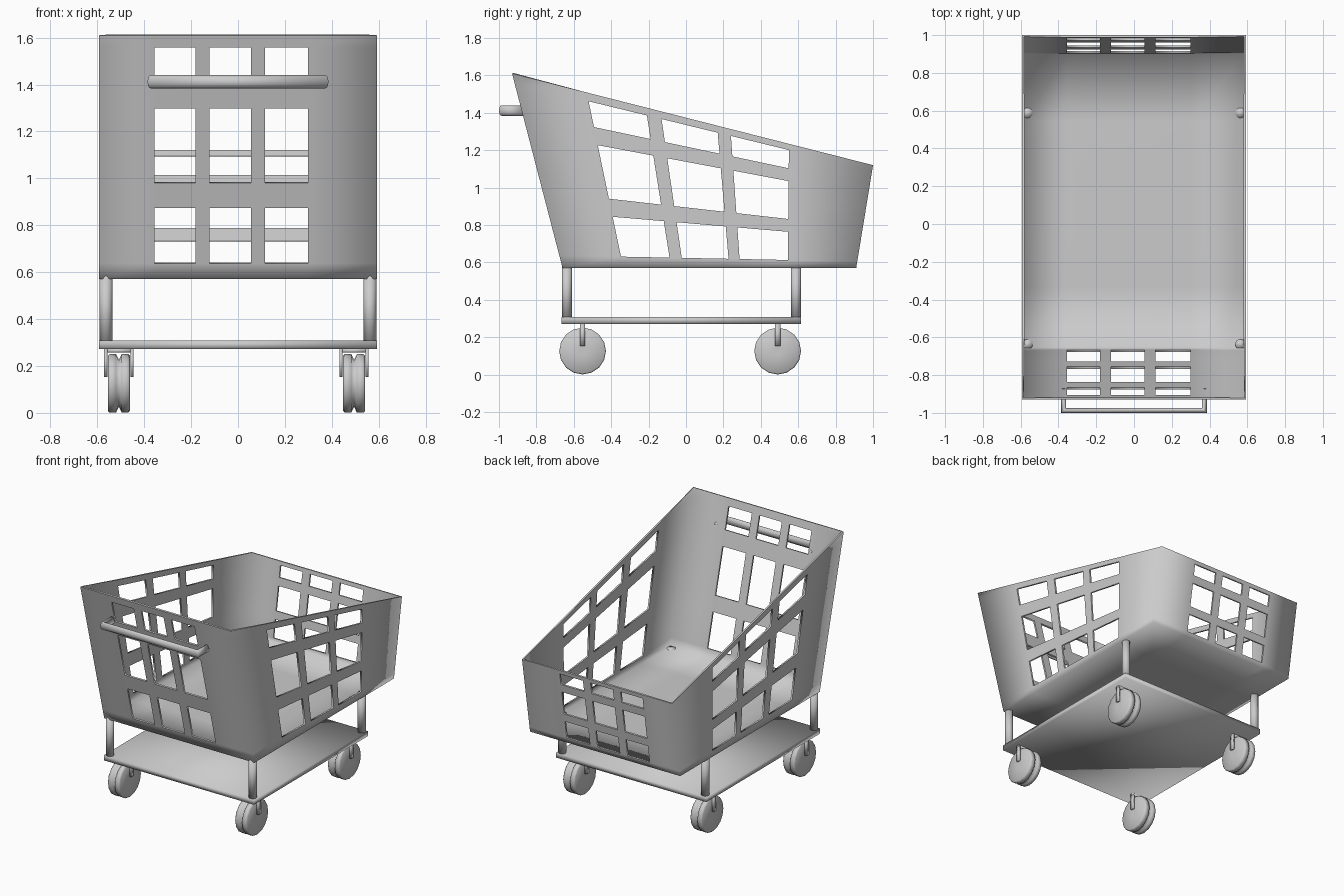
import bpy, bmesh
from math import cos, sin, pi
from mathutils import Vector

cube = bpy.data.objects.get("Cube")
if cube:
    bpy.data.objects.remove(cube)

grey = bpy.data.materials.new("cart_grey")
grey.use_nodes = True
COLOR = (0.6, 0.6, 0.6, 1)
grey.diffuse_color = COLOR
grey.node_tree.nodes["Principled BSDF"].inputs["Base Color"].default_value = COLOR


def finish(bm, name):
    """Turn a bmesh into a smooth shaded object."""
    bmesh.ops.recalc_face_normals(bm, faces=bm.faces)
    for f in bm.faces:
        f.smooth = True
    mesh = bpy.data.meshes.new(name)
    bm.to_mesh(mesh)
    bm.free()
    mesh.materials.append(grey)
    obj = bpy.data.objects.new(name, mesh)
    bpy.context.collection.objects.link(obj)
    return obj


def box(name, center, size):
    bm = bmesh.new()
    bmesh.ops.create_cube(bm, size=1)
    for v in bm.verts:
        v.co = Vector(center) + v.co * Vector(size)
    return finish(bm, name)


def loft(name, rings):
    """Skin a list of closed rings and cap both ends."""
    bm = bmesh.new()
    rows = [[bm.verts.new(p) for p in ring] for ring in rings]
    n = len(rows[0])
    for a, b in zip(rows, rows[1:]):
        for i in range(n):
            j = (i + 1) % n
            bm.faces.new((a[i], a[j], b[j], b[i]))
    bm.faces.new(rows[0])
    bm.faces.new(rows[-1])
    return finish(bm, name)


def circle(n):
    return [(cos(2 * pi * i / n), sin(2 * pi * i / n)) for i in range(n)]


# Basket: leaning box on a grid, with the window cells left open
HALF = 0.592
ACROSS = [0, .2, .347, .398, .547, .597, .752, 1]
ALONG = [0, .207, .37, .411, .568, .605, .767, 1]
UP = [0, .065, .292, .395, .70, .803, .95, 1]


def mix(a, b, t):
    return a + (b - a) * t


def basket_point(i, j, k):
    u, v, t = ACROSS[i], ALONG[j], UP[k]
    y = mix(mix(-.66, -.93, t), mix(.91, 1.0, t), v)
    return (mix(-HALF, HALF, u), y, .57 + t * mix(1.04, .55, v))


bm = bmesh.new()
grid = {}


def corner(*key):
    if key not in grid:
        grid[key] = bm.verts.new(basket_point(*key))
    return grid[key]


last = len(UP) - 1
for a in range(last):
    for b in range(last):
        loop = ((a, b), (a + 1, b), (a + 1, b + 1), (a, b + 1))
        bm.faces.new([corner(p, q, 0) for p, q in loop])
        if a % 2 and b % 2:
            continue
        for end in (0, last):
            bm.faces.new([corner(p, end, q) for p, q in loop])
            bm.faces.new([corner(end, p, q) for p, q in loop])
for e in bm.edges:
    e.smooth = not e.is_boundary
basket = finish(bm, "basket")
shell = basket.modifiers.new("wall_thickness", 'SOLIDIFY')
shell.thickness = 0.012
shell.offset = -1

# Push handle: oval tube with mitred corners
rings = []
for x, y, miter in ((-.373, -.87, 0), (-.373, -.987, 1),
                    (.373, -.987, -1), (.373, -.87, 0)):
    side = 1 if x < 0 else -1
    rings.append([(x + side * c * .0125, y + abs(miter) * c * .0125, 1.412 + s * .028)
                  if side > 0 else
                  (x + c * -.0125, y + abs(miter) * c * .0125, 1.412 + s * .028)
                  for c, s in circle(16)])
loft("handle", rings)

# Lower tray
box("tray", (0, -.025, .29), (2 * HALF, 1.28, .036))

# Posts between tray and basket
for x_name, x in (("right", -.563), ("left", .563)):
    for y_name, y in (("front", -.637), ("back", .588)):
        loft(f"{y_name}_{x_name}_post",
             [[(x + c * .027, y + s * .027, z) for c, s in circle(16)]
              for z in (.29, .586)])

# Casters: grooved wheel in a U shaped fork
WHEEL = [(-.047, .02), (-.047, .118), (-.04, .125), (-.012, .125), (0, .1),
         (.012, .125), (.04, .125), (.047, .118), (.047, .02)]
for x_name, x in (("right", -.508), ("left", .495)):
    for y_name, y in (("front", -.553), ("back", .49)):
        name = f"{y_name}_{x_name}"
        loft(name + "_wheel",
             [[(x + dx, y + c * r, .126 + s * r) for c, s in circle(16)]
              for dx, r in WHEEL])
        for side in (-1, 1):
            box(f"{name}_fork_arm", (x + side * .056, y, .213), (.013, .028, .118))
        box(name + "_fork_top", (x, y, .265), (.125, .028, .014))
